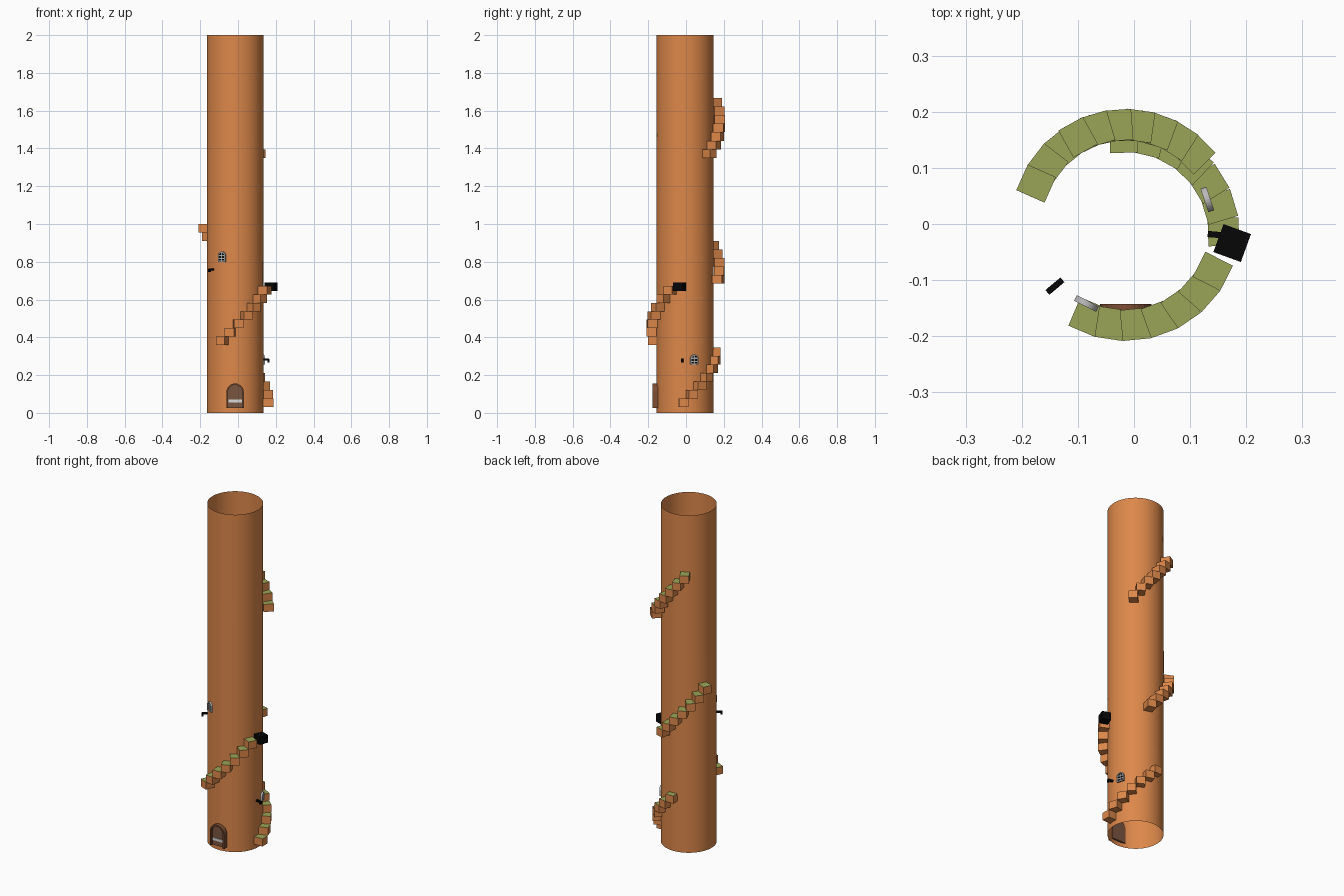
import bpy, bmesh, math
from mathutils import Matrix, Vector

if "Cube" in bpy.data.objects:
    bpy.data.objects.remove(bpy.data.objects["Cube"])

CX, CY, R = -0.015, -0.005, 0.15


def mat(name, hexcol):
    m = bpy.data.materials.new(name)
    s = [int(hexcol[i:i + 2], 16) / 255 for i in (0, 2, 4)]
    m.diffuse_color = [((c + 0.055) / 1.055) ** 2.4 if c > 0.04 else c / 12.92 for c in s] + [1]
    m.use_nodes = True
    m.node_tree.nodes["Principled BSDF"].inputs["Base Color"].default_value = m.diffuse_color
    return m


CLAY = mat("clay orange", "DD884A")
GREEN = mat("moss green", "9BA557")
BROWN = mat("door brown", "7A5540")
FRAME = mat("frame brown", "7E4E34")
BLACK = mat("black", "060606")
GREY = mat("window grey", "BABABA")
PALE = mat("pale grey", "DADADA")


def finish(bm, name, mats, recalc=True):
    if recalc:
        bmesh.ops.recalc_face_normals(bm, faces=bm.faces)
    me = bpy.data.meshes.new(name)
    bm.to_mesh(me)
    bm.free()
    for m in mats:
        me.materials.append(m)
    ob = bpy.data.objects.new(name, me)
    bpy.context.collection.objects.link(ob)
    return ob


def frame_at(deg, r, z, cx=CX, cy=CY):
    """Local frame on the wall: x = tangent, y = outward, z = up."""
    a = math.radians(deg)
    out = Vector((math.cos(a), math.sin(a), 0))
    tan = Vector((out.y, -out.x, 0))
    m = Matrix((tan, out, Vector((0, 0, 1)))).transposed().to_4x4()
    m.translation = Vector((cx, cy, z)) + out * r
    return m


def box(bm, m, size, loc=(0, 0, 0)):
    d = Matrix.Diagonal((*size, 1))
    return bmesh.ops.create_cube(bm, size=1, matrix=m @ Matrix.Translation(loc) @ d)["verts"]


def arch(w, h, n=12):
    r = w / 2
    pts = [(-r, 0), (r, 0)]
    return pts + [(r * math.cos(math.pi * i / n), h - r + r * math.sin(math.pi * i / n)) for i in range(n + 1)]


def plate(bm, m, pts, y0, y1):
    pts = pts[:-1] if len(pts) > 4 else pts  # last arch point repeats nothing but the spring line
    n = len(pts)
    a, b = [[bm.verts.new(m @ Vector((x, y, z))) for x, z in pts] for y in (y0, y1)]
    bm.faces.new(a)
    bm.faces.new(b)
    for i in range(n):
        j = (i + 1) % n
        bm.faces.new((a[i], a[j], b[j], b[i]))


def arch_ring(bm, m, w, h, t, y0, y1):
    """Arched frame, open at the bottom."""
    o = arch(w, h)[1:] + [(-w / 2, 0)]
    i = arch(w - 2 * t, h - t)[1:] + [(-w / 2 + t, 0)]
    rows = [[bm.verts.new(m @ Vector((x, y, z))) for x, z in p]
            for p, y in ((o, y0), (o, y1), (i, y1), (i, y0))]
    for k in range(4):
        p, q = rows[k], rows[(k + 1) % 4]
        for s in range(len(o) - 1):
            bm.faces.new((p[s], p[s + 1], q[s + 1], q[s]))
    for s in (0, -1):
        bm.faces.new([r[s] for r in rows])


# Open tower tube
bm = bmesh.new()
bmesh.ops.create_cone(bm, cap_ends=False, segments=64, radius1=R, radius2=R, depth=2,
                      matrix=Matrix.Translation((CX, CY, 1)))
tower = finish(bm, "tower_wall", [CLAY])
for p in tower.data.polygons:
    p.use_smooth = True

# Blind arched doorways, curved to follow the wall
for i, (deg, z) in enumerate([(93, 0.335), (-29, 0.67), (152, 1.0), (-67, 1.335), (115, 1.67)]):
    bm = bmesh.new()
    w, h, n, r = 0.088, 0.152, 16, 0.1512
    cols = []
    for k in range(n + 1):
        x = -w / 2 * math.cos(math.pi * k / n)
        a = math.radians(deg) + x / r
        top = z + h - w / 2 + math.sqrt(max(0, w * w / 4 - x * x))
        cols.append([bm.verts.new((CX + r * math.cos(a), CY + r * math.sin(a), q)) for q in (z, top)])
    for p, q in zip(cols, cols[1:]):
        bm.faces.new((p[0], q[0], q[1], p[1]))
    ob = finish(bm, f"arched_doorway_{i + 1}", [CLAY], recalc=False)
    for p in ob.data.polygons:
        p.use_smooth = True

# Stair flights: first angle, last angle, bottom z, top z, centre y
for i, (a0, a1, z0, z1, cy) in enumerate([(2, 91, 0.03, 0.345, -0.02), (-113, -27, 0.36, 0.671, CY),
                                          (75, 156, 0.685, 1.0, 0.001), (45, 119, 1.35, 1.667, 0.002)]):
    bm = bmesh.new()
    rise = (z1 - z0) / 7
    for k in range(7):
        m = frame_at(a0 + (a1 - a0) * k / 6, 0.1745, z0 + rise * (k + 0.5), cy=cy)
        box(bm, m, (0.05, 0.055, rise))
    bmesh.ops.recalc_face_normals(bm, faces=bm.faces)
    bm.normal_update()
    for f in bm.faces:
        f.material_index = 1 if f.normal.z > 0.9 else 0
    finish(bm, f"stair_flight_{i + 1}", [CLAY, GREEN])

# Front door: frame, panel and pale bar
m = frame_at(-90, 0, 0.026)
bm = bmesh.new()
arch_ring(bm, m, 0.092, 0.13, 0.008, 0.138, 0.172)
finish(bm, "door_frame", [FRAME])
bm = bmesh.new()
plate(bm, m, arch(0.078, 0.123), 0.138, 0.158)
finish(bm, "door_panel", [BROWN])
bm = bmesh.new()
box(bm, m, (0.07, 0.006, 0.015), (0, 0.16, 0.037))
finish(bm, "door_bar", [PALE])

# Small barred windows
for i, (deg, z) in enumerate([(18.5, 0.255), (-117, 0.8)]):
    m = frame_at(deg, 0, z)
    bm = bmesh.new()
    plate(bm, m, arch(0.038, 0.05), 0.148, 0.153)
    finish(bm, f"window_glass_{i + 1}", [BLACK])
    bm = bmesh.new()
    arch_ring(bm, m, 0.044, 0.054, 0.006, 0.148, 0.159)
    box(bm, m, (0.006, 0.008, 0.048), (0, 0.153, 0.025))
    for h in (0.003, 0.018, 0.034):
        box(bm, m, (0.038, 0.008, 0.006), (0, 0.153, h))
    finish(bm, f"window_frame_{i + 1}", [GREY])

# Wall hooks beside the windows
for i, (deg, z) in enumerate([(-5, 0.282), (220, 0.76)]):
    m = frame_at(deg, 0, z)
    bm = bmesh.new()
    box(bm, m, (0.011, 0.032, 0.01), (0, 0.163, 0))
    box(bm, m, (0.011, 0.01, 0.018), (0, 0.177, -0.006))
    finish(bm, f"wall_hook_{i + 1}", [BLACK])

# Black chest on the top step of the second flight
bm = bmesh.new()
m = Matrix.Translation((0.175, -0.034, 0.667)) @ Matrix.Rotation(math.radians(-20), 4, "Z")
box(bm, m, (0.052, 0.053, 0.046))
finish(bm, "black_chest", [BLACK])
